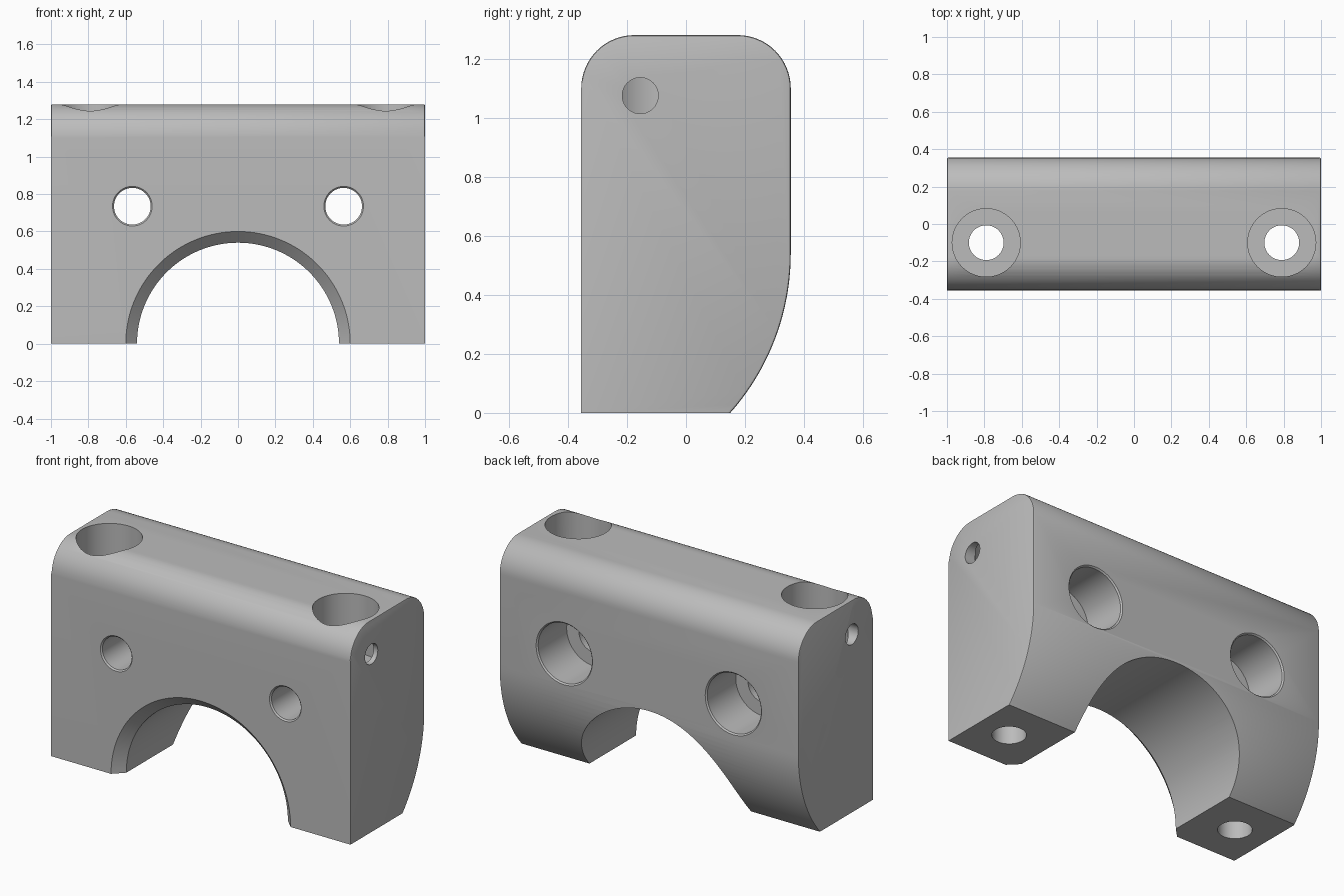
import bpy
import bmesh
from math import sin, cos, pi, radians, asin
from mathutils import Matrix, Vector

if "Cube" in bpy.data.objects:
    bpy.data.objects.remove(bpy.data.objects["Cube"])

HALF_Y, TOP, FILLET = 0.355, 1.28, 0.18
FOOT_Y, BEND_Z, BACK_R = 0.15, 0.54, 0.814
RIM = 0.008

grey = bpy.data.materials.new("plain grey")
grey.use_nodes = True
grey.diffuse_color = (0.5, 0.5, 0.5, 1)
grey.node_tree.nodes["Principled BSDF"].inputs["Base Color"].default_value = (0.5, 0.5, 0.5, 1)


def arc(cy, cz, r, start, end, n):
    """Points of an arc in the side plane, angles in radians."""
    steps = [start + (end - start) * i / n for i in range(n + 1)]
    return [(cy + r * cos(a), cz + r * sin(a)) for a in steps]


def make_object(name, bm):
    bmesh.ops.recalc_face_normals(bm, faces=bm.faces)
    mesh = bpy.data.meshes.new(name)
    bm.to_mesh(mesh)
    bm.free()
    mesh.materials.append(grey)
    obj = bpy.data.objects.new(name, mesh)
    bpy.context.collection.objects.link(obj)
    return obj


def lathe_cutter(origin, axis, stations, sides=64):
    """Closed turned solid: stations are (distance along axis, radius)."""
    bm = bmesh.new()
    turn = Vector((0, 0, 1)).rotation_difference(Vector(axis)).to_matrix().to_4x4()
    place = Matrix.Translation(origin) @ turn
    rings = []
    for d, r in stations:
        angles = [2 * pi * i / sides for i in range(sides)]
        rings.append([bm.verts.new(place @ Vector((r * cos(a), r * sin(a), d))) for a in angles])
    for low, high in zip(rings, rings[1:]):
        for i in range(sides):
            j = (i + 1) % sides
            bm.faces.new((low[i], low[j], high[j], high[i]))
    bm.faces.new(rings[0])
    bm.faces.new(rings[-1])
    return make_object("hole_cutter", bm)


# Side profile: flat front, rounded top, curved lower back
profile = [(-HALF_Y, 0), (FOOT_Y, 0)]
profile += arc(HALF_Y - BACK_R, BEND_Z, BACK_R, -asin(BEND_Z / BACK_R), 0, 20)[1:]
profile += arc(HALF_Y - FILLET, TOP - FILLET, FILLET, 0, pi / 2, 16)
profile += arc(FILLET - HALF_Y, TOP - FILLET, FILLET, pi / 2, pi, 16)

# Clamp body, extruded from the profile, with softened end edges
bm = bmesh.new()
end = bm.faces.new([bm.verts.new((-1, y, z)) for y, z in profile])
moved = bmesh.ops.extrude_face_region(bm, geom=[end], use_keep_orig=True)
bmesh.ops.translate(bm, vec=(2, 0, 0), verts=[g for g in moved["geom"] if isinstance(g, bmesh.types.BMVert)])
bmesh.ops.recalc_face_normals(bm, faces=bm.faces)
ends = [e for e in bm.edges
        if abs(e.verts[0].co.x - e.verts[1].co.x) < 0.01
        and max(v.co.z for v in e.verts) > 0.001
        and max(v.co.y for v in e.verts) > -HALF_Y + 0.001]
bmesh.ops.bevel(bm, geom=ends, offset=RIM, segments=2, profile=0.5, affect='EDGES')
body = make_object("clamp_body", bm)

# Arch through the bottom, chamfered at the front
cutters = [lathe_cutter((0, -HALF_Y, 0), (0, 1, 0),
                        [(-0.05, 0.65), (0.06, 0.54), (0.9, 0.54)], 128)]

for side in (-1, 1):
    # Cross bolt hole with a wide counterbore at the back
    cutters.append(lathe_cutter((side * 0.565, HALF_Y, 0.735), (0, -1, 0), [
        (-0.02, 0.18 + RIM + 0.02), (RIM, 0.18), (0.28, 0.18), (0.28, 0.098),
        (2 * HALF_Y - RIM, 0.098), (2 * HALF_Y + 0.02, 0.098 + RIM + 0.02)]))
    # Upright bolt hole with a wide counterbore at the top
    cutters.append(lathe_cutter((side * 0.79, -0.1, TOP), (0, 0, -1), [
        (-0.05, 0.182), (0.355, 0.182), (0.355, 0.093), (TOP + 0.05, 0.093)]))
    # Small end hole leading into the upright counterbore
    cutters.append(lathe_cutter((side, -0.155, 1.075), (-side, 0, 0),
                                [(-0.05, 0.061), (0.15, 0.061)], 40))

bpy.context.view_layer.objects.active = body
for cutter in cutters:
    cut = body.modifiers.new("cut", 'BOOLEAN')
    cut.operation = 'DIFFERENCE'
    cut.solver = 'EXACT'
    cut.object = cutter
    bpy.ops.object.modifier_apply(modifier=cut.name)
    bpy.data.objects.remove(cutter)

bpy.ops.object.select_all(action='DESELECT')
body.select_set(True)
bpy.ops.object.shade_smooth_by_angle(angle=radians(25))
